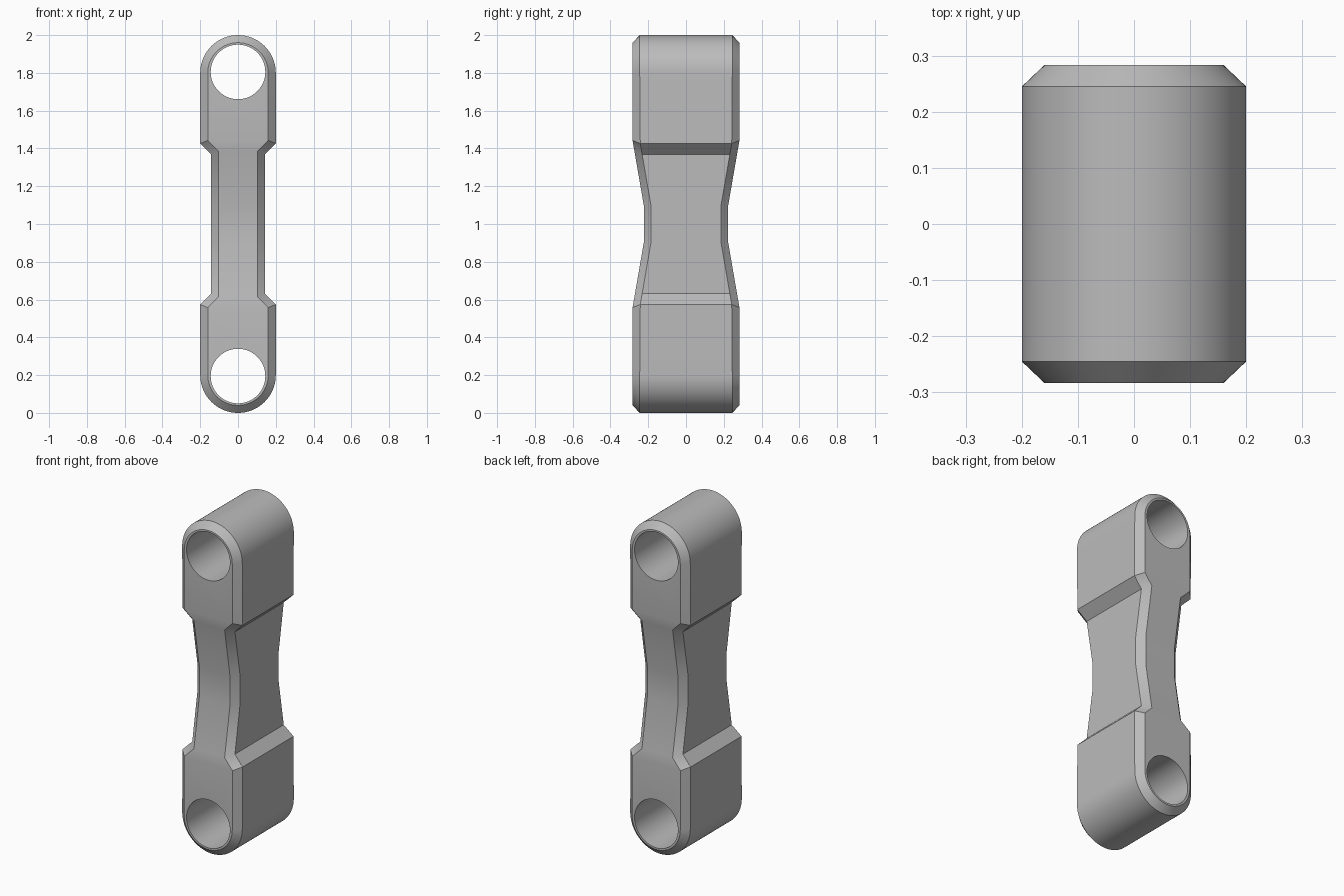
import bpy
import bmesh
import math

if "Cube" in bpy.data.objects:
    bpy.data.objects.remove(bpy.data.objects["Cube"], do_unlink=True)

ARC = 20          # segments in each quarter of a rounded end
CHAMFER = 0.04

grey = bpy.data.materials.new("mid grey")
grey.use_nodes = True
COLOUR = (0.5, 0.5, 0.5, 1)
grey.diffuse_color = COLOUR
grey.node_tree.nodes["Principled BSDF"].inputs["Base Color"].default_value = COLOUR


def half_depth(z):
    """Depth of the front face: full at the ends, pinched at the waist."""
    t = (abs(z - 1) - 0.09) / 0.353
    return 0.222 + 0.061 * min(max(t, 0), 1)


def right_side(inset):
    """Outline of the +x side from top to bottom, inset by a distance."""
    r = 0.2 - inset
    shift = inset * math.tan(math.pi / 8)
    pts = []
    for i in range(ARC + 1):
        a = math.pi / 2 * i / ARC
        pts.append((r * math.sin(a), 1.8 + r * math.cos(a)))
    pts += [(r, 1.426 + shift), (r - 0.058, 1.368 + shift), (r - 0.058, 1.09)]
    return pts + [(x, 2 - z) for x, z in reversed(pts)]


def outline(inset):
    side = right_side(inset)
    return side + [(-x, z) for x, z in reversed(side[1:-1])]


# Link body: four matching rings, front face to back face
bm = bmesh.new()
rings = []
for sign, inset in ((-1, CHAMFER), (-1, 0), (1, 0), (1, CHAMFER)):
    back_off = 0 if inset else 0.038
    rings.append([bm.verts.new((x, sign * (half_depth(z) - back_off), z))
                  for x, z in outline(inset)])
n = len(rings[0])
for a, b in zip(rings, rings[1:]):
    for i in range(n):
        j = (i + 1) % n
        bm.faces.new((a[i], a[j], b[j], b[i]))

# Front and back faces, split at each bend across the waist
last = len(right_side(0)) - 1
for ring in (rings[0], rings[3]):
    cuts = [0] + [ARC + 1 + k for k in range(6)] + [last]
    for s, e in zip(cuts, cuts[1:]):
        right = [ring[i] for i in range(s, e + 1)]
        left = [ring[(n - i) % n] for i in range(e, s - 1, -1)]
        bm.faces.new(list(dict.fromkeys(right + left)))
bmesh.ops.recalc_face_normals(bm, faces=bm.faces)

mesh = bpy.data.meshes.new("link_body")
bm.to_mesh(mesh)
bm.free()
mesh.materials.append(grey)
link = bpy.data.objects.new("link_body", mesh)
bpy.context.collection.objects.link(link)

# Pin holes through both ends
cutters = []
for name, z in (("upper_pin_hole", 1.805), ("lower_pin_hole", 0.195)):
    bpy.ops.mesh.primitive_cylinder_add(vertices=64, radius=0.1445, depth=1,
                                        location=(0, 0, z),
                                        rotation=(math.pi / 2, 0, 0))
    cutter = bpy.context.object
    cutter.name = name
    cutter.hide_render = True
    cutter.data.materials.append(grey)
    cutters.append(cutter)
    mod = link.modifiers.new(name, 'BOOLEAN')
    mod.operation = 'DIFFERENCE'
    mod.solver = 'EXACT'
    mod.object = cutter

bpy.ops.object.select_all(action='DESELECT')
link.select_set(True)
bpy.context.view_layer.objects.active = link
for mod in list(link.modifiers):
    bpy.ops.object.modifier_apply(modifier=mod.name)
for cutter in cutters:
    bpy.data.objects.remove(cutter, do_unlink=True)
bpy.ops.object.shade_smooth_by_angle(angle=math.radians(30))
